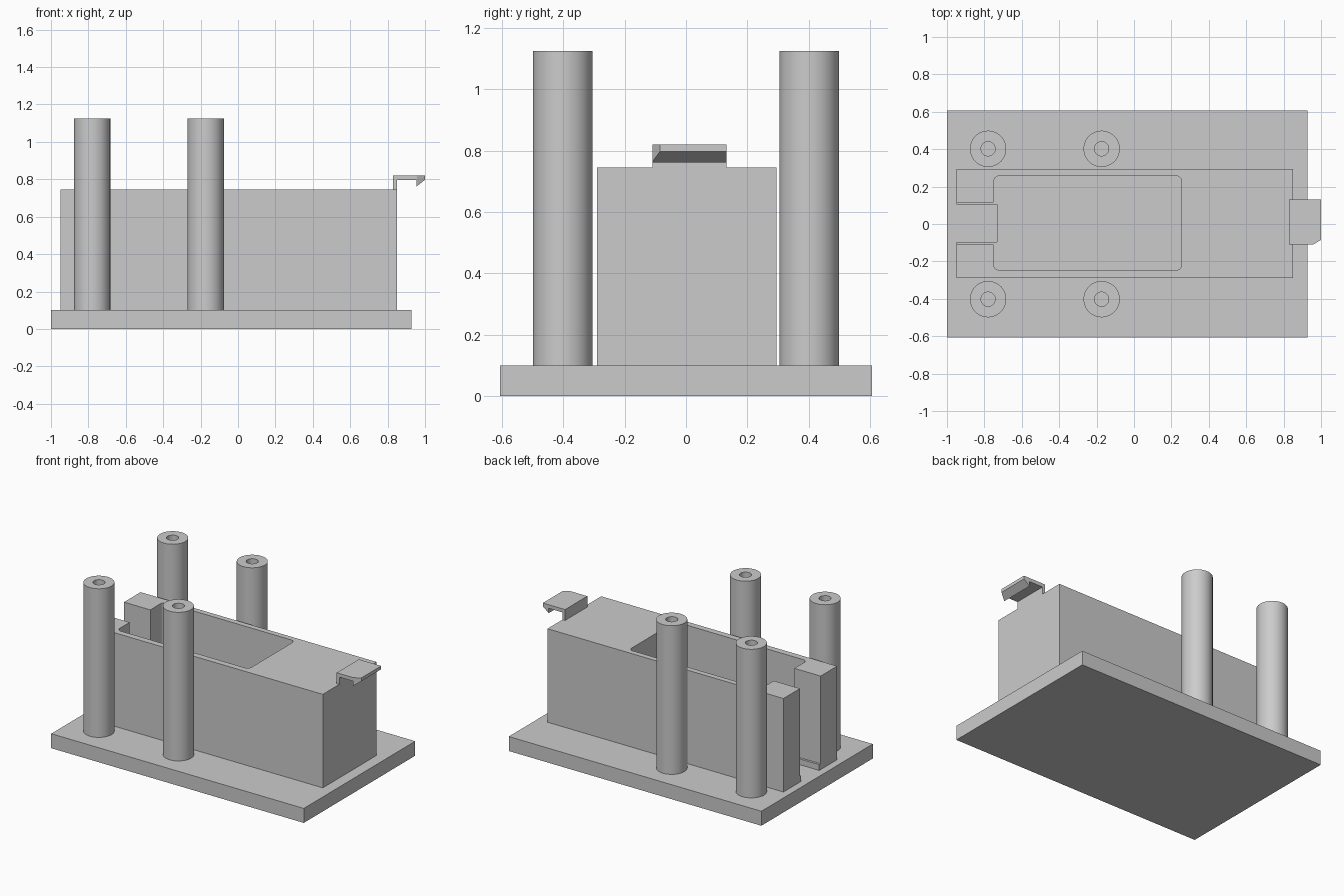
import bpy, bmesh, math
from mathutils import Vector

cube = bpy.data.objects.get("Cube")
if cube:
    bpy.data.objects.remove(cube, do_unlink=True)

grey = bpy.data.materials.new("light grey plastic")
grey.use_nodes = True
colour = (0.6, 0.6, 0.6, 1)
grey.diffuse_color = colour
grey.node_tree.nodes["Principled BSDF"].inputs["Base Color"].default_value = colour


def finish(name, bm):
    """Turn a bmesh into a grey object."""
    bmesh.ops.recalc_face_normals(bm, faces=bm.faces)
    mesh = bpy.data.meshes.new(name)
    bm.to_mesh(mesh)
    bm.free()
    mesh.materials.append(grey)
    obj = bpy.data.objects.new(name, mesh)
    bpy.context.collection.objects.link(obj)
    return obj


def prism(points, direction):
    """Extrude a closed outline along a direction."""
    bm = bmesh.new()
    face = bm.faces.new([bm.verts.new(p) for p in points])
    out = bmesh.ops.extrude_face_region(bm, geom=[face], use_keep_orig=True)
    moved = [v for v in out["geom"] if isinstance(v, bmesh.types.BMVert)]
    bmesh.ops.translate(bm, verts=moved, vec=direction)
    return bm


def block(name, x, y, z):
    outline = [(x[0], y[0], z[0]), (x[1], y[0], z[0]),
               (x[1], y[1], z[0]), (x[0], y[1], z[0])]
    return finish(name, prism(outline, (0, 0, z[1] - z[0])))


def rounded_block(name, x, y, z, r, steps=6):
    outline = []
    corners = [(x[1] - r, y[1] - r), (x[0] + r, y[1] - r),
               (x[0] + r, y[0] + r), (x[1] - r, y[0] + r)]
    for i, (cx, cy) in enumerate(corners):
        for s in range(steps + 1):
            a = math.pi / 2 * (i + s / steps)
            outline.append((cx + r * math.cos(a), cy + r * math.sin(a), z[0]))
    return finish(name, prism(outline, (0, 0, z[1] - z[0])))


def cut(target, cutter):
    """Subtract the cutter for good and remove it."""
    cutter.hide_render = True
    mod = target.modifiers.new("cut", 'BOOLEAN')
    mod.operation = 'DIFFERENCE'
    mod.solver = 'EXACT'
    mod.object = cutter
    bpy.context.view_layer.objects.active = target
    bpy.ops.object.modifier_apply(modifier=mod.name)
    bpy.data.objects.remove(cutter, do_unlink=True)


PLATE_TOP, FLOOR, BOX_TOP, POST_TOP = 0.1, 0.14, 0.745, 1.125

# Base plate
block("base_plate", (-1, 0.927), (-0.607, 0.607), (0, PLATE_TOP))

# Housing with a rounded pocket and a stepped slot through its end wall
housing = block("housing", (-0.95, 0.85), (-0.29, 0.295), (PLATE_TOP, BOX_TOP))
cut(housing, rounded_block("pocket_cutter", (-0.75, 0.255), (-0.247, 0.257),
                           (FLOOR, 0.9), 0.03))
cut(housing, block("slot_cutter", (-1.1, -0.7), (-0.11, 0.115), (FLOOR, 0.9)))
cut(housing, block("floor_notch_cutter", (-1.1, -0.733), (-0.095, 0.103), (0, 0.9)))

# Snap hook: arm with a wedge lip, one corner bevelled off
profile = [(0.83, BOX_TOP), (0.85, BOX_TOP), (0.85, 0.795), (0.955, 0.795),
           (0.955, 0.762), (1, 0.797), (1, 0.82), (0.83, 0.82)]
bm = prism([(x, -0.11, z) for x, z in profile], (0, 0.242, 0))
sliced = bmesh.ops.bisect_plane(
    bm, geom=bm.verts[:] + bm.edges[:] + bm.faces[:], dist=1e-5,
    plane_co=Vector((0.957, -0.11, 0)), plane_no=Vector((0.025, -0.043, 0)),
    clear_outer=True)
bmesh.ops.holes_fill(bm, edges=[e for e in bm.edges if e.is_boundary])
finish("snap_hook", bm)

# Four hollow posts
for px, end in ((-0.78, "outer"), (-0.173, "inner")):
    for py, side in ((-0.402, "front"), (0.402, "back")):
        bm = bmesh.new()
        section = [(0, PLATE_TOP), (0.038, PLATE_TOP), (0.038, POST_TOP),
                   (0.097, POST_TOP), (0.097, PLATE_TOP)]
        verts = [bm.verts.new((r, 0, z)) for r, z in section]
        edges = [bm.edges.new(pair) for pair in zip(verts, verts[1:])]
        bmesh.ops.spin(bm, geom=verts + edges, cent=(0, 0, 0), axis=(0, 0, 1),
                       angle=math.tau, steps=48)
        bmesh.ops.remove_doubles(bm, verts=bm.verts, dist=1e-5)
        bmesh.ops.translate(bm, verts=bm.verts, vec=(px, py, 0))
        post = finish(f"{end}_{side}_post", bm)
        # Open-bottomed shell: make sure the normals point outwards
        outside = max(post.data.polygons, key=lambda f: f.center.z)
        if outside.normal.z < 0:
            post.data.flip_normals()
        bpy.ops.object.select_all(action='DESELECT')
        post.select_set(True)
        bpy.context.view_layer.objects.active = post
        bpy.ops.object.shade_smooth_by_angle(angle=math.radians(30))
